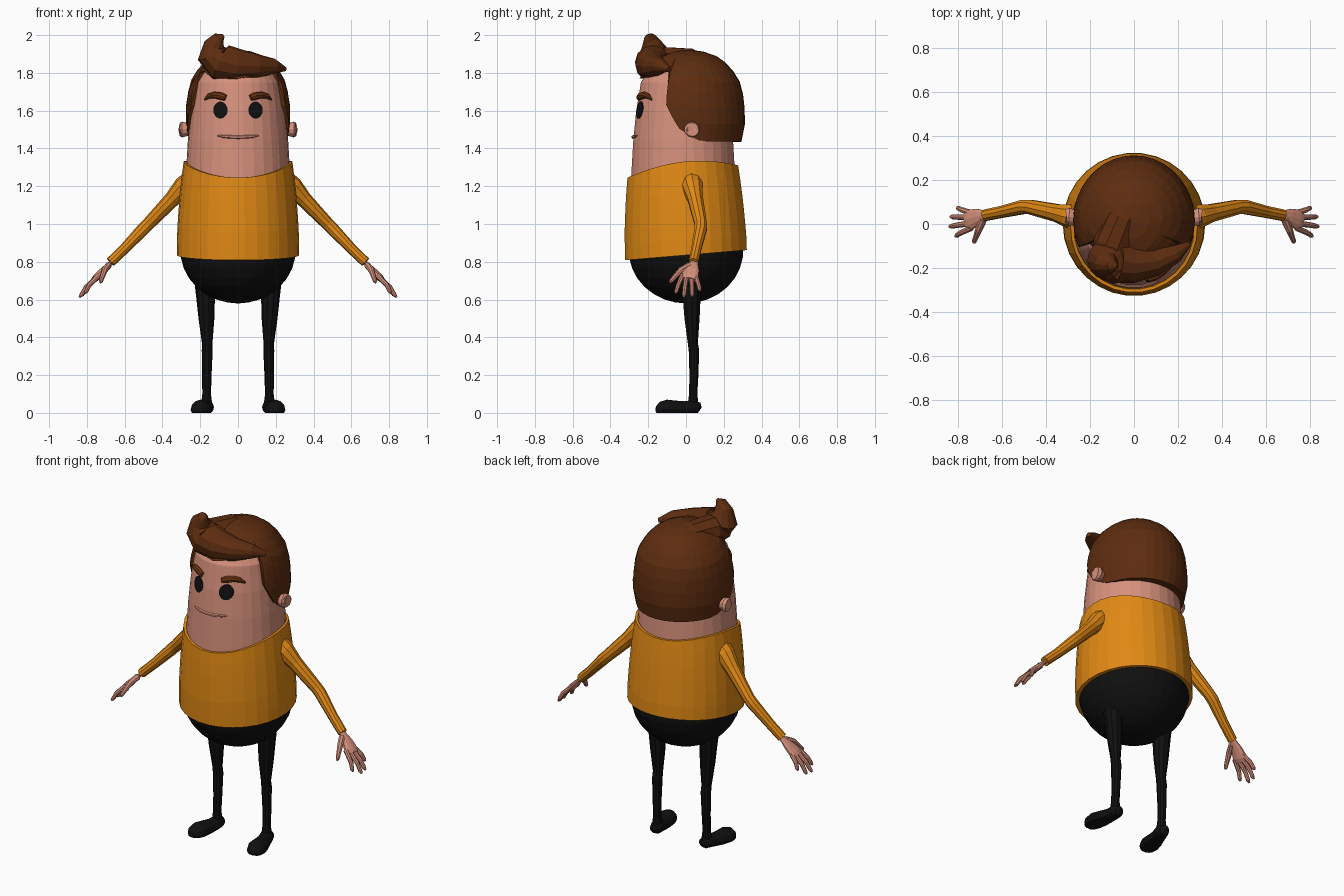
import bpy
from math import sin, cos, pi, sqrt, radians
from mathutils import Vector

cube = bpy.data.objects.get("Cube")
if cube:
    bpy.data.objects.remove(cube)


def material(name, rgb):
    m = bpy.data.materials.new(name)
    m.use_nodes = True
    m.diffuse_color = (*rgb, 1)
    m.node_tree.nodes["Principled BSDF"].inputs["Base Color"].default_value = (*rgb, 1)
    return m


SKIN = material("skin", (0.67, 0.28, 0.2))
ORANGE = material("orange_cloth", (0.75, 0.25, 0.007))
BLACK = material("black", (0.005, 0.005, 0.005))
HAIR = material("brown_hair", (0.11, 0.026, 0.005))
BROW = material("brow_brown", (0.15, 0.035, 0.007))


def lerp(table, x):
    """Piecewise linear lookup in a list of (key, value)."""
    for (a, va), (b, vb) in zip(table, table[1:]):
        if x <= b:
            return va + (vb - va) * max(0, (x - a) / (b - a))
    return table[-1][1]


def loft(name, rings, mat, cap_start=True, cap_end=True):
    """Skin a list of equal closed rings."""
    n = len(rings[0])
    verts = [tuple(p) for ring in rings for p in ring]
    faces = []
    for r in range(len(rings) - 1):
        for i in range(n):
            j = (i + 1) % n
            faces.append((r * n + i, r * n + j, (r + 1) * n + j, (r + 1) * n + i))
    if cap_start:
        faces.append(tuple(reversed(range(n))))
    if cap_end:
        faces.append(tuple(range(len(verts) - n, len(verts))))
    me = bpy.data.meshes.new(name)
    me.from_pydata(verts, [], faces)
    me.materials.append(mat)
    ob = bpy.data.objects.new(name, me)
    bpy.context.collection.objects.link(ob)
    # consistent outward normals
    import bmesh
    bm = bmesh.new()
    bm.from_mesh(me)
    bmesh.ops.recalc_face_normals(bm, faces=bm.faces)
    bm.to_mesh(me)
    bm.free()
    return ob


def tube(name, path, mat, sides=8, flat=1, ref=(0, 1, 0), floor=False, side=1):
    """Loft along (x, y, z, radius) points; side=-1 mirrors in x."""
    pts = [Vector((p[0] * side, p[1], p[2])) for p in path]
    rings = []
    for k, c in enumerate(pts):
        t = (pts[min(k + 1, len(pts) - 1)] - pts[max(k - 1, 0)]).normalized()
        u = t.cross(Vector(ref)).normalized()
        w = u.cross(t)
        ring = []
        for i in range(sides):
            a = 2 * pi * i / sides
            p = c + path[k][3] * (flat * cos(a) * u + sin(a) * w)
            if floor:
                p.z = max(p.z, 0)
            ring.append(p)
        rings.append(ring)
    return loft(name, rings, mat)


N = 30
ANGLES = [2 * pi * i / N for i in range(N)]


def circle(r, z, cy=0):
    return [(r * cos(a), cy + r * sin(a), z) for a in ANGLES]


# Head and neck
HEAD = [(1.1, .285), (1.3, .274), (1.45, .265), (1.6, .25), (1.75, .225),
        (1.82, .18), (1.86, .1), (1.87, .02)]
HEAD_Y = -0.015
loft("head", [circle(r, z, HEAD_Y) for z, r in HEAD], SKIN)

# Rounded trousers seat
loft("trouser_seat", [circle(.305 * cos(a), .86 - .28 * sin(a))
                      for a in [radians(d) for d in (-5, 8, 20, 32, 44, 56, 68, 79, 88)]], BLACK)

# Shirt with sloping hem and dipped collar
SHIRT = [(.8, .324), (.95, .323), (1.1, .313), (1.2, .304), (1.33, .288)]


def shirt_ring(f, shrink=1):
    ring = []
    for a in ANGLES:
        t = sin(a)
        top = 1.33 + .0325 * t - .0525 * t * t
        hem = .835 + .027 * t
        z = hem + (top - hem) * f
        r = lerp(SHIRT, z) * shrink
        ring.append((r * cos(a), r * sin(a) - .013 * f, z))
    return ring


loft("shirt", [shirt_ring(0, .92)] + [shirt_ring(i / 6) for i in range(7)]
     + [shirt_ring(1, .95), shirt_ring(.9, .92)], ORANGE, False, False)

# Hair cap: its lower edge follows the hairline by angle (-90 front, 90 back)
LINE = [(-90, 1.77), (-30, 1.81), (-26, 1.8), (-24, 1.63), (-11, 1.51),
        (5, 1.45), (18, 1.437), (90, 1.435)]
CAP = [(1.43, .277), (1.48, .291), (1.54, .298), (1.66, .294), (1.76, .268),
       (1.84, .215), (1.89, .145), (1.915, .07), (1.922, .01)]
half = sorted([-90 + 10 * i for i in range(19)] + [-26, -24, -15])
around = half + [180 - d for d in half[-2:0:-1]]


def hair_ring(f, shrink=1):
    ring = []
    for d in around:
        zb = lerp(LINE, d if d <= 90 else 180 - d)
        z = zb + (1.922 - zb) * (1 - (1 - f) ** 1.8)
        r = lerp(CAP, z) * shrink
        a = radians(d)
        ring.append((.93 * r * cos(a), .015 + r * sin(a), z))
    return ring


loft("hair_cap", [hair_ring(0, .82)] + [hair_ring(i / 9) for i in range(10)], HAIR, False)

# Swept fringe that curls up into a quiff
tube("hair_quiff", [(.25, -.09, 1.82, .012), (.19, -.135, 1.835, .04), (.1, -.17, 1.835, .065),
                    (0, -.18, 1.84, .088), (-.09, -.17, 1.855, .1), (-.13, -.165, 1.9, .088),
                    (-.125, -.18, 1.95, .055), (-.1, -.19, 1.985, .032), (-.075, -.19, 1.997, .008)],
     HAIR, 12)
tube("hair_crown", [(-.13, -.19, 1.84, .06), (-.1, -.1, 1.85, .09), (-.05, .02, 1.85, .082),
                    (0, .12, 1.83, .04)], HAIR, 10, ref=(0, 0, 1))


def on_face(x, z, out=0):
    r = lerp(HEAD, z)
    return HEAD_Y - sqrt(r * r - x * x) - out


# Mouth
tube("mouth", [(x, on_face(x, 1.46, .003), 1.46 + .7 * x * x, r) for x, r in
               ((-.11, .003), (-.08, .008), (-.04, .009), (0, .009), (.04, .009), (.08, .008), (.11, .003))],
     SKIN, 6)

for side, label in ((1, "left_"), (-1, "right_")):
    # Eye plate laid on the face
    rings = []
    for scale, out in ((1, -.004), (1, .004), (.5, .005)):
        ring = []
        for i in range(18):
            a = 2 * pi * i / 18
            x, z = side * (.093 + .038 * scale * cos(a)), 1.603 + .045 * scale * sin(a)
            ring.append((x, on_face(x, z, out), z))
        rings.append(ring)
    loft(label + "eye", rings, BLACK)

    # Eyebrow
    tube(label + "eyebrow", [(x, on_face(x, z, .004), z, r) for x, z, r in
                             ((.177, 1.658, .004), (.155, 1.676, .014), (.125, 1.683, .018),
                              (.09, 1.677, .02), (.065, 1.668, .016))], BROW, 8, side=side)

    # Ear with an inner bump
    tube(label + "ear", [(.24, .03, 1.5, .028), (.275, .03, 1.5, .036), (.295, .032, 1.5, .042),
                         (.307, .032, 1.5, .036), (.309, .03, 1.5, .024), (.298, .03, 1.5, .016)],
         SKIN, 12, side=side)

    # Sleeve
    tube(label + "sleeve", [(.24, .025, 1.23, .062), (.29, .035, 1.195, .056), (.35, .05, 1.13, .042),
                            (.475, .078, 1.0, .034), (.5, .078, .975, .034), (.6, .055, .87, .028),
                            (.675, .04, .798, .027)], ORANGE, 10, side=side)

    # Hand: flat palm, four fingers and a thumb
    tube(label + "palm", [(.65, .045, .82, .021), (.68, .04, .79, .024), (.71, .033, .76, .038),
                          (.745, .02, .722, .049), (.762, .016, .705, .042)], SKIN, 10, .4, side=side)
    for k, (y0, x, y, z) in enumerate(((.05, .805, .075, .645), (.03, .835, .033, .615),
                                       (.004, .84, -.012, .612), (-.018, .812, -.056, .632))):
        base = Vector((.738, y0, .728))
        tip = Vector((x, y, z))
        mid = base.lerp(tip, .6) + Vector((.006, 0, .006))
        tube(label + "finger_%d" % (k + 1), [(*base, .014), (*mid, .0125), (*base.lerp(tip, .9), .011),
                                             (*tip, .005)], SKIN, 8, side=side)
    tube(label + "thumb", [(.685, .02, .782, .018), (.705, -.025, .757, .017), (.718, -.06, .72, .013),
                           (.726, -.08, .697, .011), (.728, -.086, .688, .004)], SKIN, 8,
         ref=(1, 0, 0), side=side)

    # Leg
    tube(label + "leg", [(.172, .028, .72, .062), (.172, .03, .62, .05), (.167, .032, .5, .042),
                         (.163, .036, .37, .028), (.163, .042, .33, .029), (.165, .042, .2, .025),
                         (.166, .038, .1, .023), (.166, .038, .04, .03)], BLACK, 10, side=side)

    # Shoe with a flat sole
    tube(label + "shoe", [(.162, .076, .02, .012), (.163, .068, .025, .03), (.166, .04, .03, .039),
                          (.175, 0, .022, .04), (.187, -.05, .015, .05), (.197, -.1, .015, .055),
                          (.204, -.135, .014, .045), (.208, -.153, .012, .026), (.209, -.159, .01, .01)],
         BLACK, 12, ref=(0, 0, 1), floor=True, side=side)
